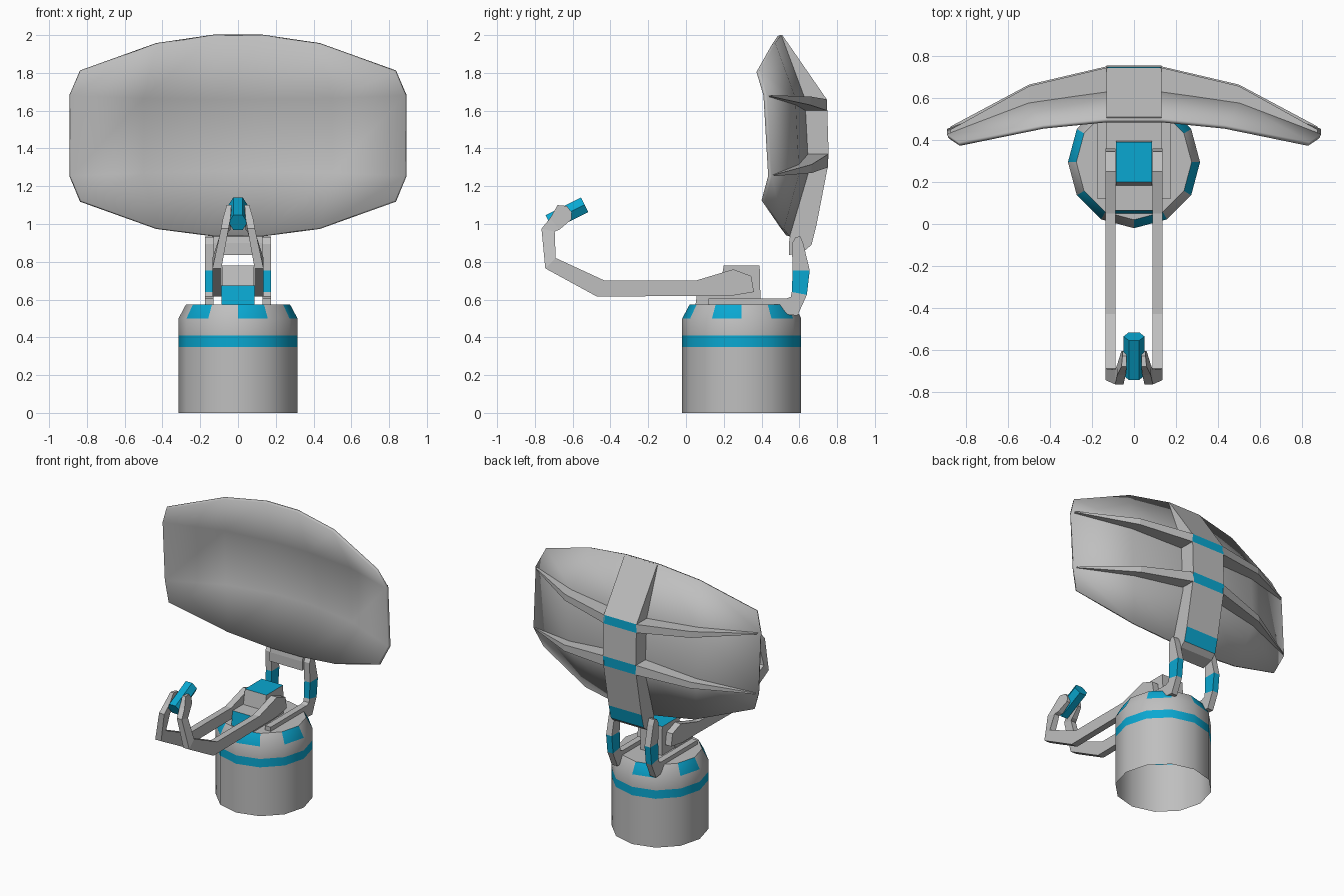
import bpy, bmesh, math
from mathutils import Matrix, Vector

old = bpy.data.objects.get("Cube")
if old:
    bpy.data.objects.remove(old, do_unlink=True)


def material(name, colour):
    mat = bpy.data.materials.new(name)
    mat.use_nodes = True
    mat.diffuse_color = colour
    mat.node_tree.nodes["Principled BSDF"].inputs["Base Color"].default_value = colour
    return mat


MATERIALS = [material("light grey", (0.52, 0.52, 0.52, 1)),
             material("bright blue", (0.003, 0.39, 0.64, 1))]
GREY, BLUE = 0, 1


def finish(name, bm, smooth_angle=None, recalc=True):
    """Turn a bmesh into a named object with both materials."""
    if recalc:
        bmesh.ops.recalc_face_normals(bm, faces=bm.faces)
    mesh = bpy.data.meshes.new(name)
    bm.to_mesh(mesh)
    bm.free()
    for mat in MATERIALS:
        mesh.materials.append(mat)
    obj = bpy.data.objects.new(name, mesh)
    bpy.context.collection.objects.link(obj)
    if smooth_angle:
        bpy.ops.object.select_all(action="DESELECT")
        obj.select_set(True)
        bpy.context.view_layer.objects.active = obj
        bpy.ops.object.shade_smooth_by_angle(angle=math.radians(smooth_angle))
    return obj


def loft(name, sections, blue=(), blue_back=(), cap_blue=False):
    """Join four-cornered sections; the first side of each segment is the outer one."""
    bm = bmesh.new()
    rings = [[bm.verts.new(p) for p in section] for section in sections]
    for i, (a, b) in enumerate(zip(rings, rings[1:])):
        for k in range(4):
            n = (k + 1) % 4
            face = bm.faces.new((a[k], a[n], b[n], b[k]))
            painted = i in blue or (i in blue_back and k == 0)
            face.material_index = BLUE if painted else GREY
    bm.faces.new(rings[0])
    bm.faces.new(rings[-1]).material_index = BLUE if cap_blue else GREY
    return finish(name, bm)


def strap(name, pairs, widths, **paint):
    """Bar following outer and inner (y, z) points, between two x limits."""
    sections = []
    for (oy, oz, iy, iz), (a, b) in zip(pairs, widths):
        sections.append([(a, oy, oz), (b, oy, oz), (b, iy, iz), (a, iy, iz)])
    return loft(name, sections, **paint)


# Drum base, open underneath, with a painted band and a chequered bevel
SIDES, BASE_Y = 12, 0.295
profile = [(0.315, 0), (0.315, 0.35), (0.315, 0.41), (0.315, 0.5), (0.275, 0.575)]
bm = bmesh.new()
rings = []
for radius, z in profile:
    angles = [math.tau * k / SIDES for k in range(SIDES)]
    rings.append([bm.verts.new((radius * math.cos(t), BASE_Y + radius * math.sin(t), z))
                  for t in angles])
for level, (low, high) in enumerate(zip(rings, rings[1:])):
    for k in range(SIDES):
        n = (k + 1) % SIDES
        face = bm.faces.new((low[k], low[n], high[n], high[k]))
        if level == 1 or (level == 3 and k % 2 == 1):
            face.material_index = BLUE
bm.faces.new(rings[-1])
finish("drum_base", bm, smooth_angle=35, recalc=False)


# Pivot housing: low front step and tapered block with a painted lid
def block(name, bottom, top, half_width, z0, z1, **paint):
    sections = []
    for (front, back), z in ((bottom, z0), (top, z1)):
        sections.append([(-half_width, front, z), (half_width, front, z),
                         (half_width, back, z), (-half_width, back, z)])
    return loft(name, sections, **paint)


block("housing_step", (0.05, 0.25), (0.065, 0.25), 0.088, 0.57, 0.675, blue_back=[0])
block("housing_block", (0.165, 0.395), (0.2, 0.39), 0.085, 0.57, 0.78, cap_blue=True)

# Dish supports and feed arms, one of each per side
support_pairs = [
    (0.12, 0.575, 0.12, 0.605),
    (0.48, 0.57, 0.48, 0.605),
    (0.54, 0.52, 0.53, 0.605),
    (0.59, 0.515, 0.555, 0.615),
    (0.64, 0.625, 0.56, 0.64),
    (0.655, 0.755, 0.565, 0.755),
    (0.62, 0.9, 0.56, 0.895),
    (0.605, 0.935, 0.58, 0.93),
]
feed_pairs = [
    (0.36, 0.64, 0.345, 0.725),
    (0.24, 0.62, 0.25, 0.76),
    (0.04, 0.62, 0.05, 0.7),
    (-0.47, 0.615, -0.43, 0.7),
    (-0.745, 0.765, -0.69, 0.82),
    (-0.765, 0.975, -0.695, 0.96),
    (-0.72, 1.03, -0.67, 0.97),
    (-0.68, 1.1, -0.605, 1.025),
    (-0.63, 1.095, -0.605, 1.06),
]
feed_widths = [(0.088, 0.135)] * 5 + [(0.05, 0.09), (0.04, 0.08), (0.035, 0.06), (0.035, 0.055)]
for side, s in (("left", 1), ("right", -1)):
    strap(side + "_dish_support", support_pairs,
          [(s * 0.13, s * 0.175)] * len(support_pairs), blue=[4])
    strap(side + "_feed_arm", feed_pairs, [(s * a, s * b) for a, b in feed_widths])

# Six-sided feed horn aimed at the dish
axis = Vector((0, 0.894, 0.447))
bm = bmesh.new()
bmesh.ops.create_cone(bm, cap_ends=True, segments=6, radius1=0.05, radius2=0.05, depth=0.21)
turn = Vector((0, 0, 1)).rotation_difference(axis).to_matrix().to_4x4()
spin = Matrix.Rotation(math.radians(0 if abs(max(v.co.x for v in bm.verts) - 0.05) < 0.001 else 30), 4, "Z")
bmesh.ops.transform(bm, matrix=Matrix.Translation((0, -0.63, 1.055)) @ turn @ spin, verts=bm.verts)
for face in bm.faces:
    face.material_index = BLUE
finish("feed_horn", bm)

# Curved reflector: half rows mirrored across the middle, then thickened backwards
rows = [
    [(0.13, 0.485, 1.995), (0.43, 0.455, 1.95), (0.83, 0.373, 1.805)],
    [(0.13, 0.61, 1.66), (0.5, 0.56, 1.665), (0.885, 0.41, 1.68)],
    [(0.13, 0.63, 1.28), (0.5, 0.58, 1.27), (0.885, 0.435, 1.255)],
    [(0.13, 0.53, 0.94), (0.43, 0.5, 0.98), (0.83, 0.4, 1.125)],
]
bm = bmesh.new()
grid = []
for row in rows:
    full = [(-x, y, z) for x, y, z in reversed(row)] + row
    grid.append([bm.verts.new(p) for p in full])
for upper, lower in zip(grid, grid[1:]):
    for k in range(len(upper) - 1):
        bm.faces.new((lower[k], lower[k + 1], upper[k + 1], upper[k]))
dish = finish("dish_reflector", bm, smooth_angle=40, recalc=False)
solid = dish.modifiers.new("Thickness", "SOLIDIFY")
solid.thickness = 0.02
solid.offset = -1

# Back spine with painted bands on its rear face
spine_pairs = [
    (0.51, 2.0, 0.49, 1.99),
    (0.745, 1.66, 0.622, 1.66),
    (0.748, 1.6, 0.625, 1.6),
    (0.755, 1.37, 0.635, 1.37),
    (0.75, 1.3, 0.64, 1.29),
    (0.69, 0.99, 0.555, 0.97),
    (0.665, 0.89, 0.545, 0.9),
    (0.63, 0.86, 0.545, 0.835),
]
strap("dish_spine", spine_pairs, [(-0.13, 0.13)] * len(spine_pairs), blue_back=[1, 3, 5])

# Tapered ribs: x, front y, back y, then bottom and top heights
ribs = {
    "upper": [(0.125, 0.615, 0.747, 1.6, 1.66), (0.5, 0.565, 0.658, 1.63, 1.675),
              (0.875, 0.425, 0.45, 1.675, 1.682)],
    "lower": [(0.125, 0.635, 0.753, 1.3, 1.37), (0.5, 0.585, 0.665, 1.27, 1.315),
              (0.875, 0.445, 0.465, 1.253, 1.26)],
}
for level, stations in ribs.items():
    for side, s in (("left", 1), ("right", -1)):
        loft(level + "_" + side + "_rib",
             [[(s * x, f, lo), (s * x, b, lo), (s * x, b, hi), (s * x, f, hi)]
              for x, f, b, lo, hi in stations])
